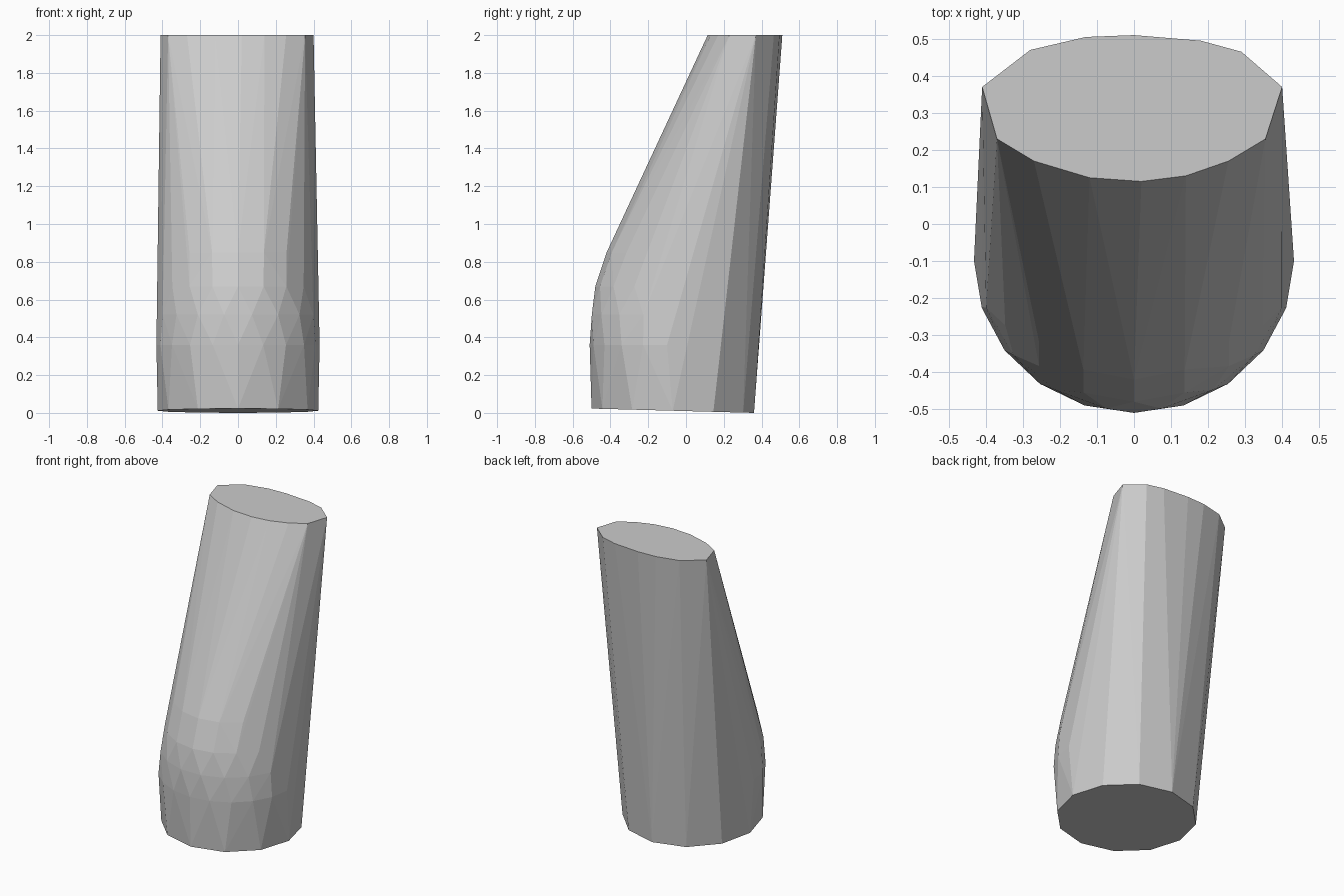
import bpy
import bmesh
from math import cos, sin, radians

cube = bpy.data.objects.get("Cube")
if cube:
    bpy.data.objects.remove(cube, do_unlink=True)

grey = bpy.data.materials.new("light grey")
grey.use_nodes = True
colour = (0.6, 0.6, 0.6, 1)
grey.diffuse_color = colour
grey.node_tree.nodes["Principled BSDF"].inputs["Base Color"].default_value = colour


def arc(z, cy, rx, ry, start, end, count):
    """Points on an elliptical arc; angles in degrees, end included."""
    step = (end - start) / (count - 1)
    angles = [radians(start + step * i) for i in range(count)]
    return [(rx * cos(a), cy + ry * sin(a), z) for a in angles]


# Flat lens-shaped top rim
top_rim = [(-0.41, 0.37), (-0.28, 0.47), (-0.13, 0.505), (0, 0.51), (0.18, 0.495),
           (0.29, 0.465), (0.40, 0.37), (0.355, 0.23), (0.255, 0.17), (0.14, 0.13),
           (0.02, 0.115), (-0.12, 0.125), (-0.27, 0.17), (-0.37, 0.23)]
points = [(x, y, 2) for x, y in top_rim]

# Slightly tilted twelve-sided foot
foot = arc(0, -0.07, 0.425, 0.43, 0, 330, 12)
points += [(x, y, 0.023 * (0.36 - y) / 0.86) for x, y, z in foot]

# Rounded bulge on the lower front, leaning back as it rises
points += arc(0.36, -0.1, 0.432, 0.41, 180, 360, 11)
points += arc(0.52, -0.08, 0.425, 0.425, 200, 340, 8)
points += arc(0.67, -0.04, 0.41, 0.44, 212, 328, 7)
points += arc(0.85, 0.03, 0.40, 0.45, 230, 310, 5)

# Tight faceted skin around the sections
bm = bmesh.new()
for p in points:
    bm.verts.new(p)
hull = bmesh.ops.convex_hull(bm, input=bm.verts[:])
loose = {g for g in hull["geom_interior"] + hull["geom_unused"]
         if isinstance(g, bmesh.types.BMVert)}
bmesh.ops.delete(bm, geom=list(loose), context="VERTS")
bmesh.ops.dissolve_limit(bm, angle_limit=radians(1),
                         verts=bm.verts[:], edges=bm.edges[:])
bmesh.ops.recalc_face_normals(bm, faces=bm.faces[:])

mesh = bpy.data.meshes.new("leaning_column")
bm.to_mesh(mesh)
bm.free()
mesh.materials.append(grey)
column = bpy.data.objects.new("leaning_column", mesh)
bpy.context.collection.objects.link(column)
